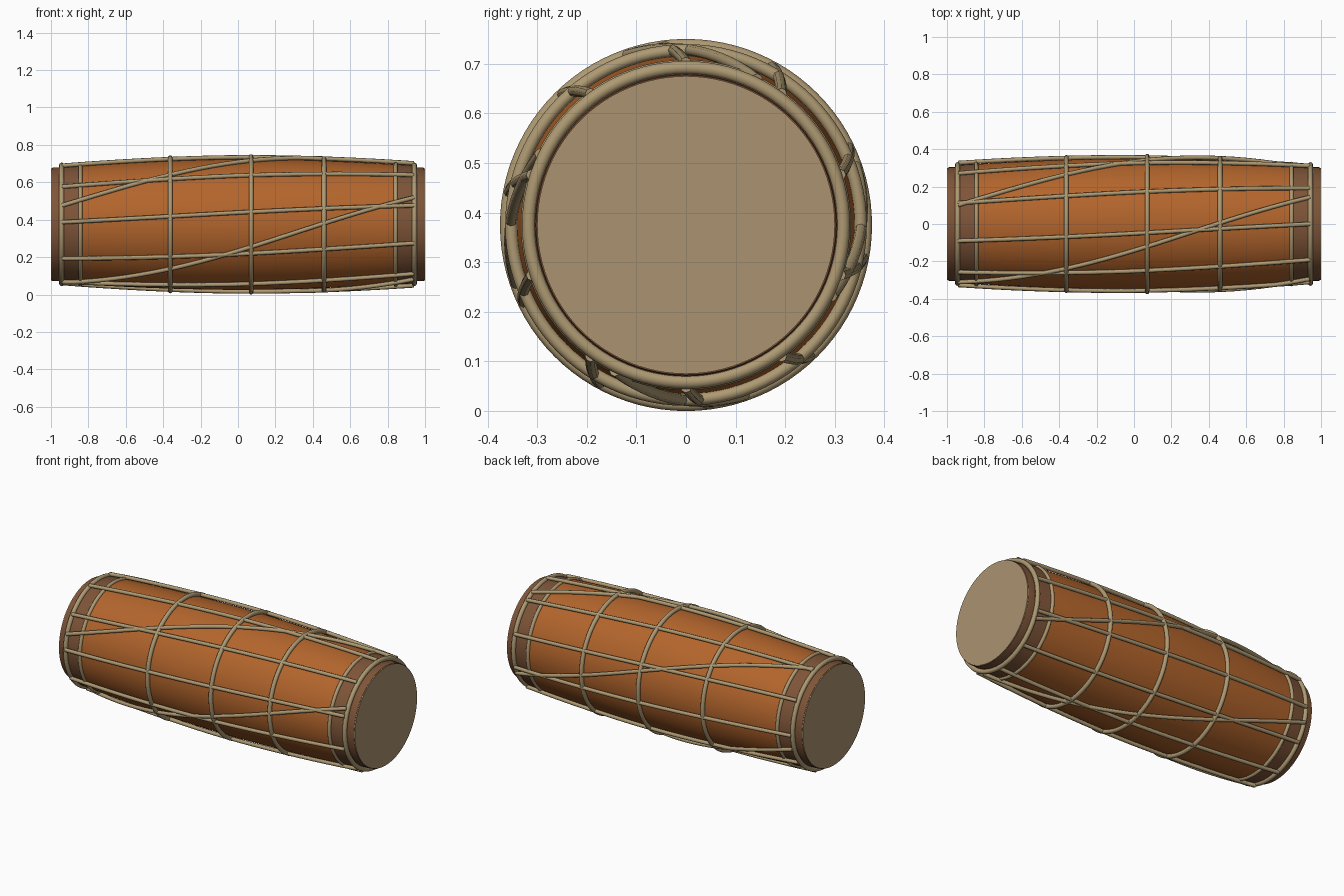
import bpy, bmesh, math

if "Cube" in bpy.data.objects:
    bpy.data.objects.remove(bpy.data.objects["Cube"])

AXIS_Z = 0.375


def material(name, rgb):
    m = bpy.data.materials.new(name)
    m.diffuse_color = (*rgb, 1)
    m.use_nodes = True
    m.node_tree.nodes["Principled BSDF"].inputs["Base Color"].default_value = m.diffuse_color
    return m


WOOD = material("orange_wood", (0.45, 0.13, 0.025))
CUFF = material("brown_leather", (0.21, 0.09, 0.04))
SKIN = material("drum_skin", (0.41, 0.29, 0.16))
ROPE = material("rope", (0.42, 0.32, 0.17))


def body_r(x):
    return 0.350 - 0.040 * abs(x) ** 1.8


def point(x, r, deg):
    # angle is measured from the front (-y) upwards
    a = math.radians(deg)
    return (x, -r * math.cos(a), AXIS_Z + r * math.sin(a))


def finish(name, bm, mat):
    bmesh.ops.recalc_face_normals(bm, faces=bm.faces)
    me = bpy.data.meshes.new(name)
    bm.to_mesh(me)
    bm.free()
    ob = bpy.data.objects.new(name, me)
    bpy.context.collection.objects.link(ob)
    me.materials.append(mat)
    bpy.ops.object.select_all(action='DESELECT')
    ob.select_set(True)
    bpy.context.view_layer.objects.active = ob
    bpy.ops.object.shade_smooth_by_angle(angle=math.radians(40))
    return ob


def lathe(name, profile, mat, sides=96, closed=False, caps=False):
    """Revolve (x, radius) points around the drum axis."""
    bm = bmesh.new()
    rings = [[bm.verts.new(point(x, r, 360 * i / sides)) for i in range(sides)]
             for x, r in profile]
    pairs = list(zip(rings, rings[1:]))
    if closed:
        pairs.append((rings[-1], rings[0]))
    for a, b in pairs:
        for i in range(sides):
            j = (i + 1) % sides
            bm.faces.new((a[i], a[j], b[j], b[i]))
    if caps:
        bm.faces.new(rings[0])
        bm.faces.new(rings[-1])
    return finish(name, bm, mat)


def hoop(name, x, r, t):
    circle = [(x + t * math.cos(k * math.pi / 6), r + t * math.sin(k * math.pi / 6))
              for k in range(12)]
    return lathe(name, circle, ROPE, closed=True)


def rope(name, start, twist, t=0.0115, steps=28):
    """Lacing rope running end to end over the shell while twisting."""
    cu = bpy.data.curves.new(name, 'CURVE')
    cu.dimensions = '3D'
    cu.bevel_depth = t
    cu.bevel_resolution = 2
    cu.use_fill_caps = True
    sp = cu.splines.new('POLY')
    sp.points.add(steps)
    for k, p in enumerate(sp.points):
        f = k / steps
        x = -0.94 + 1.88 * f
        p.co = (*point(x, body_r(x) + 0.0125, start + twist * f), 1)
    sp.use_smooth = True
    cu.materials.append(ROPE)
    ob = bpy.data.objects.new(name, cu)
    bpy.context.collection.objects.link(ob)


# barrel shell
xs = [-0.85 + 1.7 * k / 24 for k in range(25)]
lathe("shell", [(x, body_r(x)) for x in xs], WOOD, caps=True)

for s, side in ((-1, "left"), (1, "right")):
    # leather cuff and narrower end collar
    lathe(side + "_cuff", [(s * 0.84, 0.3215), (s * 0.89, 0.3185), (s * 0.945, 0.315),
                           (s * 0.95, 0.304), (s * 0.985, 0.304), (s * 0.995, 0.302)],
          CUFF, caps=True)
    # stretched skin
    lathe(side + "_head", [(s * 0.985, 0.3), (s * 1.0, 0.3)], SKIN, caps=True)
    # end hoops
    hoop(side + "_outer_hoop", s * 0.943, 0.317, 0.0135)
    hoop(side + "_inner_hoop", s * 0.843, 0.322, 0.011)

# middle hoops
for i, (x, r) in enumerate(((-0.362, 0.356), (0.07, 0.3625), (0.46, 0.352))):
    hoop(f"middle_hoop_{i + 1}", x, r, 0.0125)

# ten gently twisted ropes and four steep diagonals
for k in range(10):
    rope(f"lacing_rope_{k + 1}", 2 + 36 * k, 16)
for k in range(4):
    rope(f"diagonal_rope_{k + 1}", -72 + 90 * k, 98)
